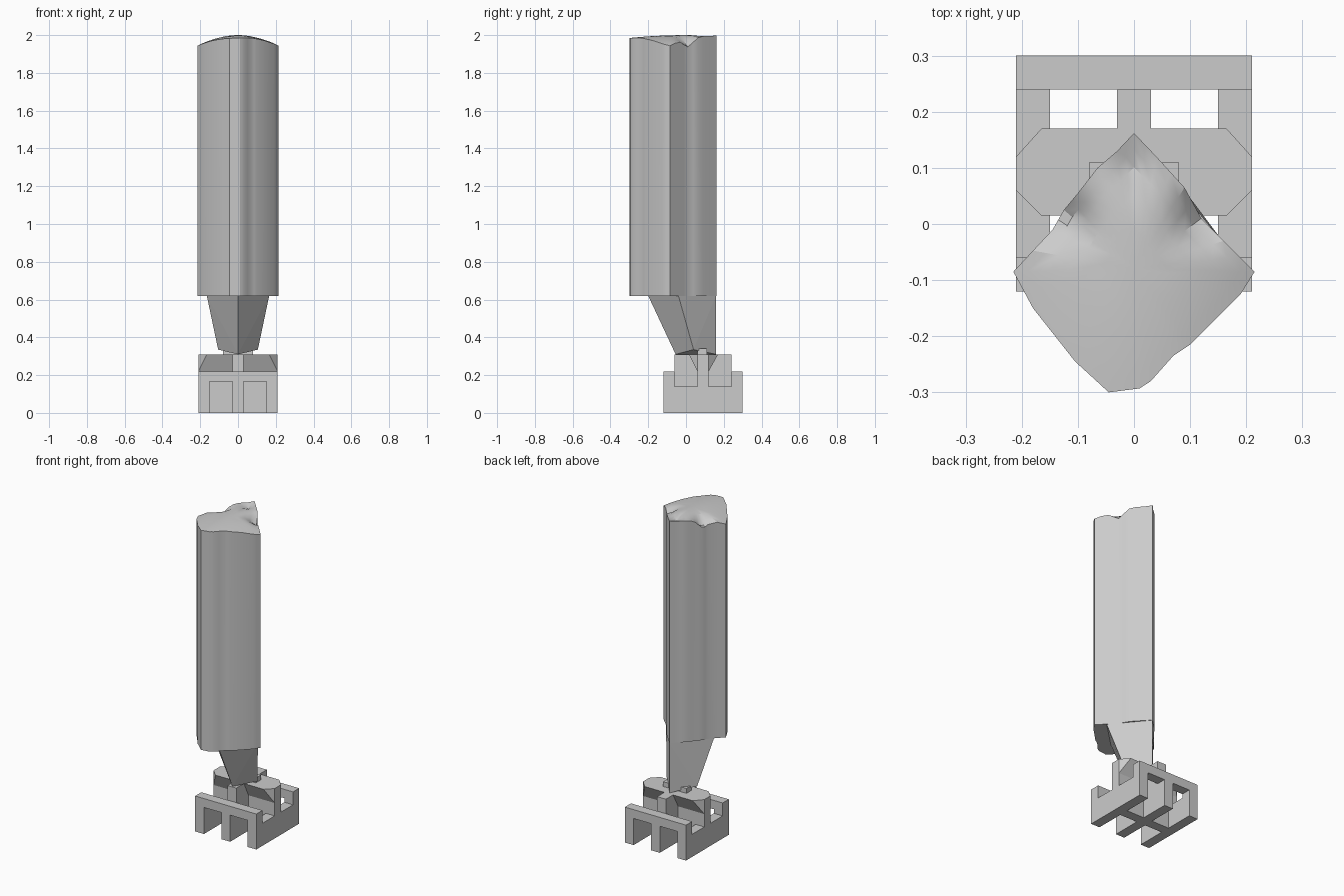
import bpy, bmesh, math
from mathutils import Vector

cube = bpy.data.objects.get("Cube")
if cube:
    bpy.data.objects.remove(cube, do_unlink=True)

grey = bpy.data.materials.new("plain grey")
grey.use_nodes = True
grey.diffuse_color = (0.6, 0.6, 0.6, 1)
grey.node_tree.nodes["Principled BSDF"].inputs["Base Color"].default_value = (0.6, 0.6, 0.6, 1)


def finish(name, bm, smooth=False):
    bmesh.ops.recalc_face_normals(bm, faces=bm.faces)
    mesh = bpy.data.meshes.new(name)
    bm.to_mesh(mesh)
    bm.free()
    mesh.materials.append(grey)
    ob = bpy.data.objects.new(name, mesh)
    bpy.context.collection.objects.link(ob)
    if smooth:
        bpy.ops.object.select_all(action='DESELECT')
        ob.select_set(True)
        bpy.context.view_layer.objects.active = ob
        bpy.ops.object.shade_smooth_by_angle(angle=math.radians(25))
    return ob


def hull(name, points):
    bm = bmesh.new()
    for p in points:
        bm.verts.new(p)
    bmesh.ops.convex_hull(bm, input=bm.verts)
    bmesh.ops.dissolve_limit(bm, angle_limit=0.01, verts=bm.verts, edges=bm.edges)
    return finish(name, bm)


def box(name, x, y, z):
    return hull(name, [(a, b, c) for a in x for b in y for c in z])


# Base frame: low side rails, end bars, and three legs at each end
W, FRONT, BACK, T = 0.21, -0.12, 0.30, 0.06
for side, s in (("right", -1), ("left", 1)):
    xs = sorted((s * (W - T), s * W))
    box(side + "_rail", xs, (FRONT, BACK), (0, 0.14))
    for end, y in (("front", FRONT), ("back", BACK - T)):
        box(f"{end}_{side}_leg", xs, (y, y + T), (0, 0.22))
for end, y in (("front", FRONT), ("back", BACK - T)):
    box(end + "_bar", (-W, W), (y, y + T), (0.165, 0.22))
    box(end + "_middle_leg", (-0.03, 0.03), (y, y + T), (0, 0.22))

# Raised spine and cross beam
box("spine", (-0.03, 0.03), (FRONT + T, BACK - T), (0, 0.31))
box("cross_beam", (-W, W), (0.06, 0.12), (0, 0.22))

# Flared, corner-cut top of the cross beam
crown = []
for s in (-1, 1):
    crown += [(s * 0.165, y, 0.31) for y in (0.015, 0.17)]
    crown += [(s * W, y, z) for y in (0.06, 0.12) for z in (0.22, 0.31)]
hull("beam_crown", crown)

# Plug joining the shaft to the beam
box("plug", (-0.08, 0.08), (0.06, 0.11), (0.30, 0.34))

# Tapered neck with a sharp front ridge
neck = [(0, -0.2, 0.62), (0, 0.16, 0.62), (0, -0.055, 0.31), (0, 0.16, 0.31)]
for s in (-1, 1):
    neck += [(s * 0.165, -0.04, 0.62), (s * 0.105, 0.04, 0.335)]
hull("neck", neck)

# Tall shaft: irregular kite section with a wavy broken top
outline = [(0, .162), (.04, .12), (.09, .065), (.12, .01), (.16, -.03),
           (.215, -.085), (.19, -.125), (.10, -.215), (.07, -.235), (.03, -.28),
           (.01, -.293), (-.045, -.3), (-.105, -.245), (-.18, -.15), (-.215, -.085),
           (-.145, -.01), (-.125, .025), (-.1, .055), (-.065, .1), (-.03, .13)]
# Halve each side so the broken rim can ripple
rim = []
for i, p in enumerate(outline):
    a, b = Vector(p), Vector(outline[(i + 1) % len(outline)])
    rim += [a, (a + b) / 2]
centre = Vector((0, -0.08))


def top_height(p):
    z = 2.0 - 1.2 * p.x ** 2 - 0.17 * min(p.y, 0) ** 2
    for s in (-1, 1):
        z -= 0.045 * math.exp(-((p.x - s * 0.12) ** 2 + (p.y - 0.01) ** 2) / 0.0016)
    z -= 0.02 * math.exp(-(p.x ** 2 + (p.y - 0.1) ** 2) / 0.0012)
    return z


bm = bmesh.new()
rings = [[bm.verts.new((p.x, p.y, 0.62)) for p in rim]]
for k in (1, 0.88, 0.75, 0.55, 0.3):
    ring = [centre + (p - centre) * k for p in rim]
    rings.append([bm.verts.new((p.x, p.y, top_height(p))) for p in ring])
n = len(rim)
for lo, hi in zip(rings, rings[1:]):
    for i in range(n):
        j = (i + 1) % n
        bm.faces.new((lo[i], lo[j], hi[j], hi[i]))
bm.faces.new(rings[0][::-1])
tip = bm.verts.new((centre.x, centre.y, top_height(centre)))
for i in range(n):
    bm.faces.new((rings[-1][i], rings[-1][(i + 1) % n], tip))
finish("shaft", bm, smooth=True)
